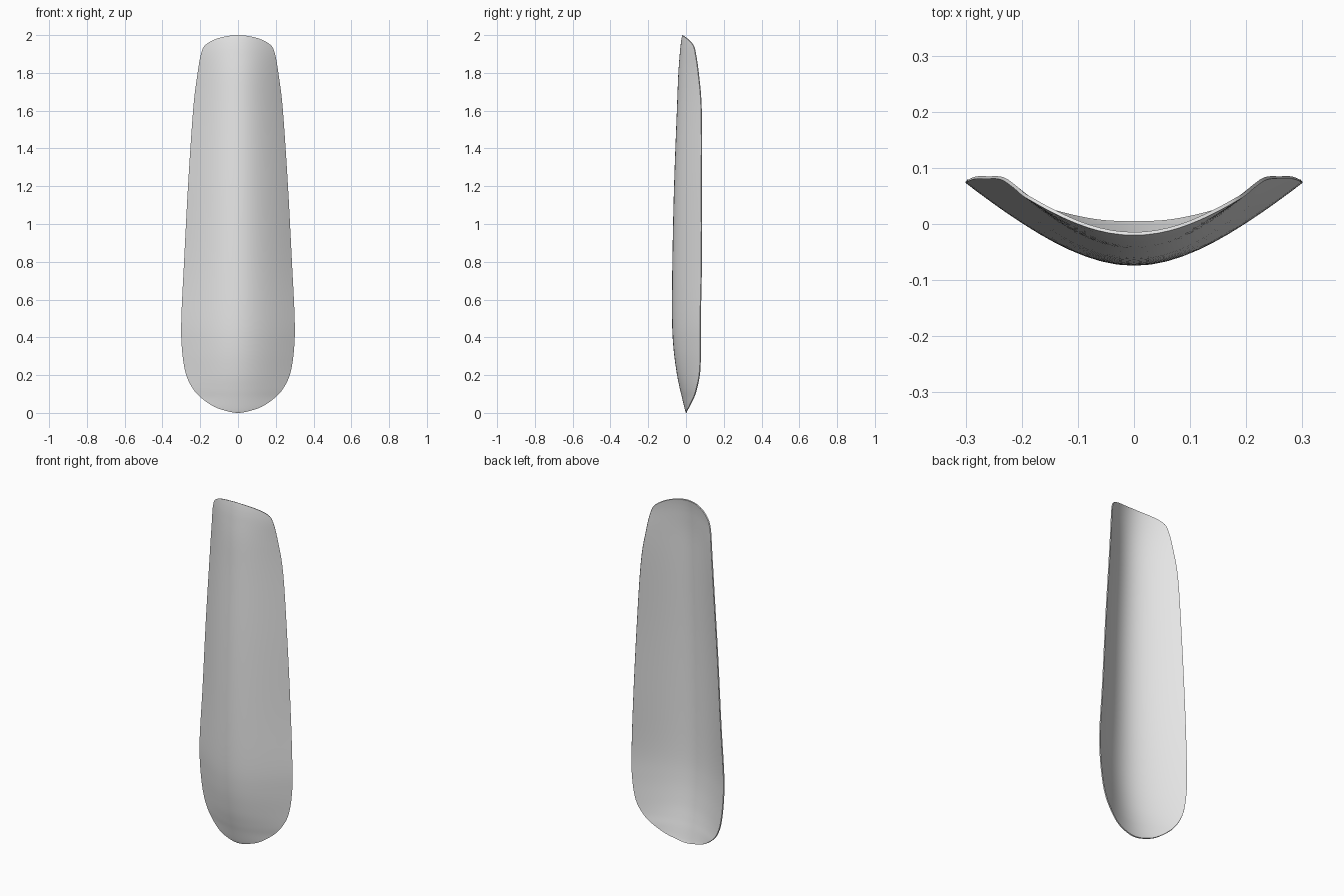
import bpy
import bmesh
import math

cube = bpy.data.objects.get("Cube")
if cube:
    bpy.data.objects.remove(cube, do_unlink=True)

# Stations from the lower tip to the upper tip:
# half width, height, depth of the centre line, bend strength
STATIONS = [
    (0, 0, 0, .11), (.06, .01, -.004, .11), (.127, .033, -.01, .11),
    (.195, .08, -.021, .12), (.24, .13, -.033, .125), (.277, .21, -.049, .135),
    (.297, .34, -.066, .143), (.3, .5, -.074, .148), (.285, .81, -.072, .165),
    (.264, 1.21, -.063, .176), (.237, 1.61, -.048, .186), (.215, 1.79, -.041, .182),
    (.196, 1.9, -.033, .165), (.17, 1.95, -.028, .16), (.1, 1.985, -.023, .158),
    (0, 2, -.02, .158),
]
STEPS = 5       # rows per station
COLUMNS = 32    # faces across
WIDEST = .3
THICKNESS = .006


def mirrored(station):
    """Continue the outline past a tip, on its other side."""
    return (-station[0],) + station[1:]


def spline(a, b, c, d, t):
    """Smooth curve from b to c."""
    return tuple(
        q + t * ((r - p) / 2 + t * ((p - 2.5 * q + 2 * r - s / 2)
                                    + t * (1.5 * (q - r) + (s - p) / 2)))
        for p, q, r, s in zip(a, b, c, d))


def bend(x):
    """Cross-section: a rounded centre with straighter sides."""
    k = .7
    u = x / WIDEST
    return (math.hypot(k, u) - k) / (math.hypot(k, 1) - k)


def make_material(name, colour):
    mat = bpy.data.materials.new(name)
    mat.use_nodes = True
    mat.diffuse_color = colour
    mat.node_tree.nodes["Principled BSDF"].inputs["Base Color"].default_value = colour
    return mat


# Rows of the sheet
points = [mirrored(STATIONS[1])] + STATIONS + [mirrored(STATIONS[-2])]
rows = []
for i in range(len(STATIONS) - 1):
    for step in range(STEPS):
        rows.append(spline(*points[i:i + 4], step / STEPS))
rows.append(STATIONS[-1])

# Curved sheet, its outer side facing the front
bm = bmesh.new()
grid = []
for width, z, centre, strength in rows:
    line = []
    for j in range(COLUMNS + 1):
        x = width * math.sin(math.pi / 2 * (2 * j / COLUMNS - 1))
        line.append(bm.verts.new((x, centre + strength * bend(x), z)))
    grid.append(line)
for low, high in zip(grid, grid[1:]):
    for j in range(COLUMNS):
        bm.faces.new((low[j], low[j + 1], high[j + 1], high[j]))
bmesh.ops.remove_doubles(bm, verts=bm.verts[:], dist=.0001)
mesh = bpy.data.meshes.new("curved_blade")
bm.to_mesh(mesh)
bm.free()

blade = bpy.data.objects.new("curved_blade", mesh)
bpy.context.collection.objects.link(blade)
mesh.materials.append(make_material("light grey", (.8, .8, .8, 1)))

# Thin wall with smooth sides and a crisp rim
bpy.ops.object.select_all(action="DESELECT")
blade.select_set(True)
bpy.context.view_layer.objects.active = blade
wall = blade.modifiers.new("wall", "SOLIDIFY")
wall.thickness = THICKNESS
wall.offset = -1
bpy.ops.object.modifier_apply(modifier=wall.name)
bpy.ops.object.shade_smooth_by_angle(angle=math.radians(40))
